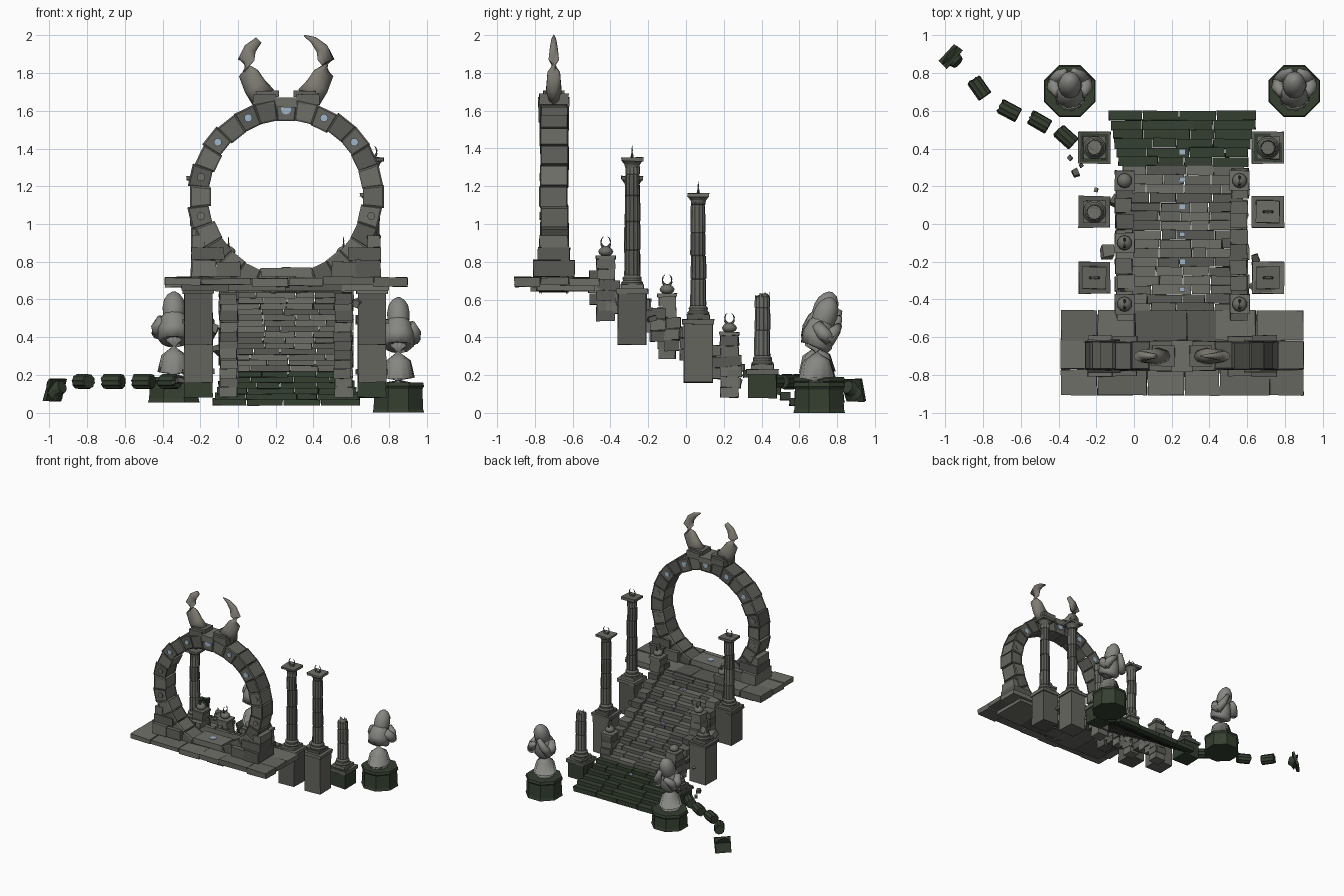
import bpy, bmesh, random
from math import pi, sin, cos, radians
from mathutils import Vector, Euler, Matrix

if "Cube" in bpy.data.objects:
    bpy.data.objects.remove(bpy.data.objects["Cube"])
random.seed(4)
R = random.uniform

def mat(name, c):
    m = bpy.data.materials.new(name)
    m.diffuse_color = (*c, 1)
    m.use_nodes = True
    m.node_tree.nodes["Principled BSDF"].inputs["Base Color"].default_value = m.diffuse_color
    return m
STONE = [mat("stone_%d" % i, c) for i, c in enumerate([(.10, .10, .09), (.13, .13, .115), (.16, .16, .14)])]
MOSS = mat("mossy_stone", (.035, .05, .03))
PALE = mat("pale_stone", (.24, .24, .225))
HORN = mat("horn", (.21, .20, .17))
GEM = mat("blue_inlay", (.35, .47, .58))

def finish(bm, name, m=None, smooth=False):
    bmesh.ops.recalc_face_normals(bm, faces=bm.faces)
    me = bpy.data.meshes.new(name)
    bm.to_mesh(me)
    bm.free()
    for p in me.polygons:
        p.use_smooth = smooth
    me.materials.append(m or random.choice(STONE))
    o = bpy.data.objects.new(name, me)
    bpy.context.collection.objects.link(o)
    return o

def box(name, lo, hi, m=None, jit=0.003, rot=(0, 0, 0)):
    lo, hi = Vector(lo), Vector(hi)
    c, s = (lo + hi) / 2, hi - lo
    bm = bmesh.new()
    bmesh.ops.create_cube(bm, size=1)
    e = Euler(rot).to_matrix()
    for v in bm.verts:
        p = Vector([a * b + R(-jit, jit) for a, b in zip(v.co, s)])
        v.co = c + e @ p
    return finish(bm, name, m)

def cbox(name, c, s, m=None, jit=0.003, rot=(0, 0, 0)):
    h = Vector(s) / 2
    return box(name, Vector(c) - h, Vector(c) + h, m, jit, rot)

def tube(name, pts, radii, n=8, m=None, smooth=False, flute=1.0, squash=(1, 1), ragged=0, at=(0, 0, 0)):
    """Closed skin of n-sided rings along a path; also serves for turned parts."""
    pts = [Vector(p) + Vector(at) for p in pts]
    bm = bmesh.new()
    rings = []
    for i, (p, r) in enumerate(zip(pts, radii)):
        t = pts[min(i + 1, len(pts) - 1)] - pts[max(i - 1, 0)]
        q = t.to_track_quat('Z', 'Y')
        ring = []
        for k in range(n):
            a = 2 * pi * (k + .5) / n
            f = r * (flute if k % 2 else 1)
            d = q @ Vector((cos(a) * f, sin(a) * f, 0))
            d.x *= squash[0]
            d.y *= squash[1]
            if ragged and i == len(pts) - 1:
                d += t.normalized() * R(-ragged, ragged)
            ring.append(bm.verts.new(p + d))
        rings.append(ring)
    for a, b in zip(rings, rings[1:]):
        for k in range(n):
            bm.faces.new((a[k], a[(k + 1) % n], b[(k + 1) % n], b[k]))
    bm.faces.new(rings[0])
    bm.faces.new(rings[-1])
    return finish(bm, name, m, smooth)

def crescent(name, c, s, axis):
    """Small horned crescent, opening upward."""
    for sg in (-1, 1):
        pts, rad = [], []
        for k in range(6):
            a = radians(-80 + 29 * k)
            pts.append(Vector(c) + axis * (sg * s * cos(a)) + Vector((0, 0, s * 1.25 * (1 + sin(a)))))
            rad.append(s * (.36 - .065 * k))
        tube(name, pts, rad, 6, STONE[1])

X, Y = Vector((1, 0, 0)), Vector((0, 1, 0))
CX, CY, CZ = .255, -.7, 1.145

# Ring gate: wedge stones with sunken panels and inlays
N = 28
for i in range(N):
    bm = bmesh.new()
    bmesh.ops.create_cube(bm, size=1)
    a0, dr, dy = pi / 2 + 2 * pi * i / N, R(-.008, .008), R(-.005, .005)
    for v in bm.verts:
        a, r = a0 + v.co.x * 2 * pi / N * .9, .463 + dr + v.co.z * .095
        v.co = Vector((CX + r * cos(a), CY + dy + v.co.y * .15, CZ + r * sin(a)))
    sides = [f for f in bm.faces if abs(f.normal.y) > .8 or abs(f.calc_center_median().y - CY) > .06]
    bmesh.ops.inset_individual(bm, faces=sides, thickness=.012, depth=-.006)
    finish(bm, "ring_stone")
    if i % 2 == 0 and sin(a0) > -.8:
        for sg in (-1, 1):
            p = Vector((CX + .463 * cos(a0), CY + sg * .066, CZ + .463 * sin(a0)))
            tube("ring_inlay", [p, p + Y * sg * .009], [.027 if i == 0 else .021] * 2, 14, GEM if abs(sin(a0)) > .6 else STONE[2])

# Horns crowning the ring; the left one is snapped
path = [(.12, 1.67), (.165, 1.73), (.2, 1.80), (.212, 1.87), (.19, 1.93), (.145, 1.975), (.095, 2.0)]
rad = [.07, .062, .053, .044, .033, .02, .003]
for sg, n in ((-1, 6), (1, 7)):
    tube("crown_horn", [(CX + sg * x, CY, z) for x, z in path[:n]], rad[:n], 10, HORN, True, squash=(1, .66))
    cbox("horn_base", (CX + sg * .115, CY, 1.662), (.12, .155, .055), STONE[1])
    cbox("horn_seat", (CX + sg * .10, CY, 1.69), (.12, .11, .03), STONE[1])
cbox("key_block", (CX, CY, 1.645), (.11, .165, .05))

# Ring footing blocks and threshold
for sg in (-1, 1):
    for x0, x1, z0, z1, w in ((.24, .37, .72, .80, .21), (.37, .50, .72, .81, .22), (.33, .50, .81, .875, .17), (.43, .50, .875, .94, .15)):
        a, b = sorted((CX + sg * x0, CX + sg * x1))
        box("ring_footing", (a, CY - w / 2, z0), (b, CY + w / 2, z1))
box("threshold", (.12, -.78, .72), (.39, -.62, .768), STONE[2])
tube("threshold_inlay", [(CX, CY, .765), (CX, CY, .772)], [.025] * 2, 14, GEM)

# Platform paving
for y0, y1 in ((-.91, -.77), (-.77, -.62), (-.62, -.455)):
    xs = [-.39] + [-.39 + 1.29 * (k + R(-.2, .2)) / 6 for k in range(1, 6)] + [.90]
    for a, b in zip(xs, xs[1:]):
        box("platform_slab", (a + .002, y0 + .002, .675 + R(-.012, .006)), (b - .002, y1 - .002, .715 + R(-.003, .005)))
for a, b in ((-.30, -.05), (-.05, .25), (.25, .55), (.55, .80)):
    box("platform_underlay", (a, -.80 + R(-.03, .03), .645), (b, -.48, .685))

# Stairs: each step a broken row of stones
def surf(y):
    return .075 + .63 * (.58 - y) / 1.02
S = 22
for i in range(S):
    y = .576 - 1.02 * i / (S - 1)
    f = max(0, (y - .22) / .36)
    x0, x1 = -.05 - .09 * f, .58 + .07 * f
    if f > 0:
        x0, x1 = x0 + R(-.008, .008), x1 + R(-.008, .008)
    xs = [x0] + sorted(x0 + (x1 - x0) * (k + R(-.3, .3)) / 4 for k in (1, 2, 3)) + [x1]
    for a, b in zip(xs, xs[1:]):
        z, j = surf(y), R(-.004, .004)
        box("step_stone", (a + .002, y - .027 + j, z - .04), (b - .002, y + .024 + j, z + R(-.003, .003)), MOSS if y > .3 else None, .002)
    if i % 3 == 1 and y < .4:
        box("step_inlay", (.24, y - .012, surf(y)), (.27, y + .012, surf(y) + .006), GEM, 0)

# Side walls in stepped courses, and piers with ball and crescent finials
for x, piers in ((-.05, (.23, -.1, -.425)), (.56, (.23, -.425))):
    for k in range(10):
        y = .25 - .08 * k
        z = surf(y)
        for c in range(3):
            cbox("wall_brick", (x + R(-.008, .008), y + R(-.008, .008), z + .0 - .06 * c), (.09, .078, .057))
    for y in piers:
        z = surf(y) + .12
        for c in range(6):
            w = .088 + R(0, .012)
            cbox("pier_block", (x + R(-.004, .004), y, z - .028 - .055 * c), (w, w, .053))
        cbox("pier_cap", (x, y, z + .008), (.105, .105, .018))
        tube("finial_ball", [(x, y, z + d) for d in (.015, .025, .04, .055, .066)], [.018, .034, .04, .03, .012], 10, STONE[2], True)
        if (x, y) != (-.05, .23):
            crescent("finial_crescent", (x, y, z + .058), .025, Y)

# Columns: pedestal, moulded base, fluted shaft, capital, crescent
def column(x, y, zb, zp, top, broken):
    cbox("column_pedestal", (x, y, (zb + zp) / 2), (.15, .15, zp - zb), MOSS if y > .3 else None)
    cbox("pedestal_cap", (x, y, zp - .012), (.168, .168, .026))
    cbox("column_plinth", (x, y, zp + .012), (.12, .12, .028))
    tube("column_base", [(0, 0, z) for z in (.02, .035, .045, .06, .075)], [.057, .06, .05, .052, .04], 16, STONE[1], at=(x, y, zp))
    z, k = zp + .07, 0
    while z < top - .01:
        h = min(R(.11, .16), top - z)
        r = .043 - .001 * k
        last = z + h > top - .001
        tube("column_drum", [(0, 0, 0), (0, 0, .006), (0, 0, h - .006), (0, 0, h)], [r - .004, r, r - .001, r - .004], 24,
             flute=.9, ragged=.022 if broken and last else 0, at=(x + R(-.003, .003), y + R(-.003, .003), z))
        z += h
        k += 1
    if not broken:
        tube("column_capital", [(0, 0, -.01), (0, 0, .006), (0, 0, .025)], [.038, .042, .058], 16, STONE[1], at=(x, y, top))
        cbox("capital_slab", (x, y, top + .033), (.125, .115, .02))
        crescent("column_crescent", (x, y, top + .042), .026, X)
column(.71, -.285, .36, .655, 1.31, False)
column(.71, .065, .16, .495, 1.12, False)
column(.71, .405, .08, .23, .62, True)
column(-.21, -.285, .36, .655, 1.21, False)
column(-.21, .065, .16, .495, .58, True)
column(-.21, .405, .08, .23, .32, True)

# Toppled column drums and fallen capital
for x, y, a, h in ((-.36, .46, 138, .11), (-.50, .54, 150, .11), (-.66, .60, 152, .11), (-.82, .72, 125, .11)):
    d = Vector((cos(radians(a)), sin(radians(a)), 0)) * h / 2
    c = Vector((x, y, .165))
    tube("fallen_drum", [c - d, c - d * .9, c + d * .9, c + d], [.036, .041, .041, .036], 20, MOSS, flute=.9, ragged=.008)
c, d = Vector((-.95, .87, .13)), Vector((-.7, .6, -.3)).normalized()
tube("fallen_capital", [c - d * .025, c + d * .01, c + d * .03], [.034, .045, .065], 12, MOSS)
cbox("fallen_capital_slab", c + d * .03, (.02, .125, .125), MOSS, .004, (0, .35, radians(-40)))

# Loose rubble
for x, y, z, s in ((-.14, -.15, .44, .07), (-.1, .12, .33, .05), (.645, -.18, .5, .04), (.645, -.33, .58, .055), (-.31, .27, .17, .04),
                   (-.34, .35, .16, .025), (-.28, .31, .2, .02), (-.2, .18, .3, .02)):
    cbox("rubble", (x, y, z), (s, s * .9, s * .7), None, s * .1, (R(-.5, .5), R(-.5, .5), R(0, 3)))

# Hooded mourners on octagonal pedestals
def statue(x, y, z0, h, sg):
    tube("statue_pedestal", [(x, y, z0), (x, y, z0 + .02), (x, y, z0 + h - .035), (x, y, z0 + h - .02), (x, y, z0 + h)], [.148, .142, .138, .148, .142], 8, MOSS)
    at = (x, y, z0 + h - .004)
    part = lambda n, p, r, k=16, **kw: tube(n, p, r, k, PALE, True, at=at, **kw)
    part("robe", [(0, -.01, 0), (0, -.01, .03), (0, -.015, .12), (0, -.02, .2), (0, -.015, .24)], [.105, .098, .074, .055, .06], 24, flute=.9, squash=(.9, 1))
    part("cape", [(0, -.02, .19), (0, -.015, .2), (0, -.005, .26), (0, .01, .31), (0, .03, .36)], [.07, .085, .085, .072, .04], 20, flute=.95)
    part("hood", [(0, .005, .29), (0, .02, .33), (0, .035, .37), (0, .05, .41), (0, .058, .44), (0, .06, .455)], [.05, .062, .064, .056, .035, .01], 14, squash=(.95, 1))
    for s in (-1, 1):
        part("upper_sleeve", [(s * .06, -.01, .31), (s * .085, .02, .265), (s * .08, .06, .23)], [.03, .037, .035], 10)
        up = .02 if s == sg else -.03
        part("forearm", [(s * .085, .045, .225), (s * .055, .085, .28), (s * .02, .105, .335 + up)], [.038, .03, .018], 10)
statue(-.34, .705, .055, .135, 1)
statue(.85, .705, 0, .16, -1)
